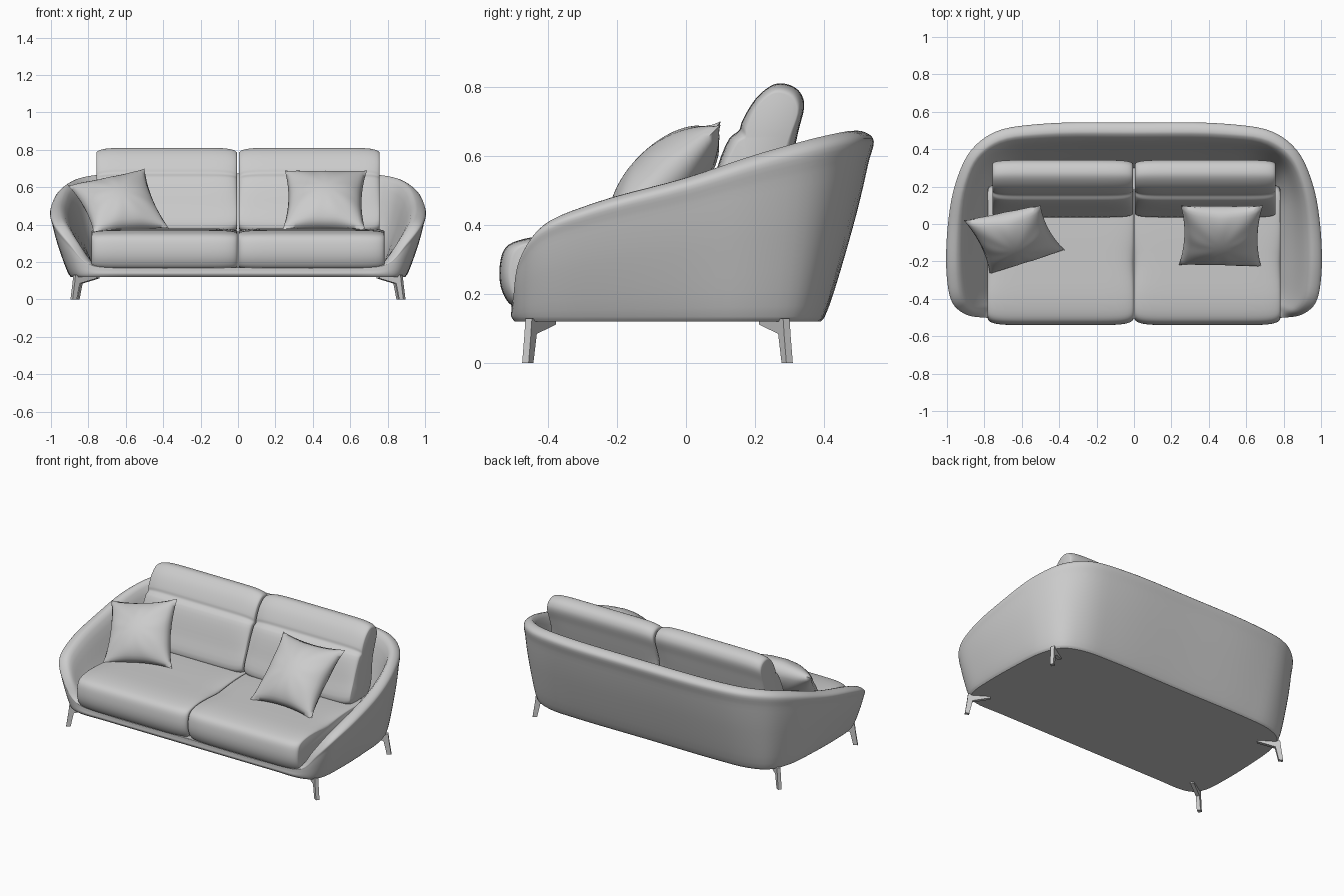
import bpy, bmesh, math
from mathutils import Vector as V

if "Cube" in bpy.data.objects:
    bpy.data.objects.remove(bpy.data.objects["Cube"])


def mix(a, b, f):
    return a + (b - a) * f


def spline(pts, n, closed):
    """Centripetal curve through the points, n samples per span."""
    ext = [pts[-1]] + pts + pts[:2] if closed else [2 * pts[0] - pts[1]] + pts + [2 * pts[-1] - pts[-2]]
    out = []
    for i in range(len(ext) - 3):
        p = ext[i:i + 4]
        t = [0.0]
        for a, b in zip(p, p[1:]):
            t.append(t[-1] + max((b - a).length, 1e-4) ** 0.5)
        for j in range(n):
            x = mix(t[1], t[2], j / n)
            a = [mix(p[k], p[k + 1], (x - t[k]) / (t[k + 1] - t[k])) for k in range(3)]
            b = [mix(a[k], a[k + 1], (x - t[k]) / (t[k + 2] - t[k])) for k in range(2)]
            out.append(mix(b[0], b[1], (x - t[1]) / (t[2] - t[1])))
    return out if closed else out + [pts[-1].copy()]


def finish(name, bm, angle=45):
    bmesh.ops.remove_doubles(bm, verts=bm.verts, dist=1e-5)
    bmesh.ops.recalc_face_normals(bm, faces=bm.faces)
    me = bpy.data.meshes.new(name)
    bm.to_mesh(me)
    bm.free()
    ob = bpy.data.objects.new(name, me)
    bpy.context.collection.objects.link(ob)
    bpy.ops.object.select_all(action='DESELECT')
    ob.select_set(True)
    bpy.context.view_layer.objects.active = ob
    bpy.ops.object.shade_smooth_by_angle(angle=math.radians(angle))
    return ob


def loft(name, rings, angle=45):
    """Skin closed rings of equal length and cap both ends."""
    bm = bmesh.new()
    rows = [[bm.verts.new(p) for p in r] for r in rings]
    n = len(rows[0])
    for a, b in zip(rows, rows[1:]):
        for i in range(n):
            bm.faces.new((a[i], a[(i + 1) % n], b[(i + 1) % n], b[i]))
    bm.faces.new(rows[0])
    bm.faces.new(rows[-1])
    return finish(name, bm, angle)


# Shell: stations from front centre round to back centre
# (bottom x, y), (rim x, y, z), (inner foot x, y)
stations = [
    ((0, -.505), (0, -.505, .17), (0, -.45)),
    ((.6, -.505), (.6, -.505, .17), (.6, -.45)),
    ((.78, -.50), (.80, -.50, .19), (.74, -.45)),
    ((.855, -.47), (.90, -.482, .30), (.76, -.42)),
    ((.893, -.40), (.97, -.42, .385), (.77, -.37)),
    ((.905, -.25), (1.0, -.27, .445), (.77, -.25)),
    ((.90, 0), (.992, 0, .517), (.77, 0)),
    ((.88, .20), (.95, .22, .585), (.77, .15)),
    ((.82, .33), (.87, .39, .628), (.74, .24)),
    ((.70, .385), (.74, .49, .648), (.65, .29)),
    ((.50, .40), (.50, .532, .652), (.45, .30)),
    ((0, .40), (0, .54, .652), (0, .30)),
]


def section(b, r, i):
    k = min(1, (r[2] - .17) / .3)
    B, R, I = V((*b, .135)), V(r), V((*i, .17))
    inward = V((I.x - R.x, I.y - R.y, 0)).normalized()
    top = mix(R, I, .25)
    top.z = R.z + .018 * k
    inner = mix(R, I, .66)
    inner.z = mix(R.z, .17, .5)
    foot = B + inward * .012
    foot.z = .12
    return [foot, B, mix(B, R, .5) - inward * .012 * k, mix(B, R, .85) - inward * .007 * k,
            R, top, inner, I]


half = [section(*s) for s in stations]
flip = [[V((-p.x, p.y, p.z)) for p in s] for s in half[-2:0:-1]]
columns = [spline(c, 5, False) for c in half + flip]
loft("shell", [spline(list(r), 5, True) for r in zip(*columns)])


# Cushions: side profile swept across the width with rounded ends
def cushion(name, profile, x0, x1, soft):
    prof = spline([V((0, y, z)) for y, z in profile], 5, True)
    c = sum(prof, V()) / len(prof)
    rings = []
    for i in range(33):
        s = math.sin(math.pi * (i / 32 - .5))
        d = soft * (1 - math.sqrt(max(0, 1 - abs(s) ** 8)))
        x = mix(x0, x1, (s + 1) / 2)
        rings.append([p + (c - p).normalized() * d + V((x, 0, 0)) for p in prof])
    loft(name, rings, 60)


seat = [(-.505, .168), (-.533, .21), (-.54, .275), (-.522, .335), (-.46, .362), (-.2, .376),
        (.1, .376), (.2, .36), (.22, .27), (.2, .168), (-.1, .165), (-.45, .165)]
back = [(.04, .37), (.07, .50), (.125, .65), (.154, .675), (.162, .70), (.21, .775), (.265, .81),
        (.32, .795), (.342, .755), (.325, .67), (.30, .56), (.25, .37), (.15, .35)]
for side, sx in (("left", -1), ("right", 1)):
    cushion(side + "_seat_cushion", seat, sx * .003, sx * .782, .035)
    cushion(side + "_back_cushion", back, sx * .006, sx * .757, .03)


# Throw pillows: four corners, pinched sides and puffed faces
def pillow(name, tl, tr, br, bl, puff):
    tl, tr, br, bl = V(tl), V(tr), V(br), V(bl)
    normal = (tr - bl).cross(tl - br).normalized()
    bm = bmesh.new()
    n = 28
    for face in (-1, 1):
        grid = []
        for i in range(n + 1):
            row = []
            for j in range(n + 1):
                u, v = 2 * i / n - 1, 2 * j / n - 1
                pu, pv = u * (1 - .11 * (1 - v * v)), v * (1 - .11 * (1 - u * u))
                p = mix(mix(bl, br, (pu + 1) / 2), mix(tl, tr, (pu + 1) / 2), (pv + 1) / 2)
                h = ((1 - u * u) * (1 - v * v)) ** .55
                fold = 1 + .07 * math.sin(9 * math.atan2(v, u)) * (u * u + v * v) / 2
                row.append(bm.verts.new(p + normal * face * puff * h * fold))
            grid.append(row)
        for i in range(n):
            for j in range(n):
                bm.faces.new((grid[i][j], grid[i + 1][j], grid[i + 1][j + 1], grid[i][j + 1]))
    finish(name, bm, 70)


pillow("left_throw_pillow", (-.91, .02, .61), (-.50, .10, .70), (-.37, -.14, .38), (-.77, -.27, .35), .10)
pillow("right_throw_pillow", (.25, .10, .69), (.69, .10, .69), (.68, -.23, .37), (.24, -.22, .375), .10)

# Legs: bent metal fins pointing inward under the shell
fin = [(0, 0), (.026, 0), (.045, .085), (.15, .112), (.15, .13), (.018, .13), (.012, .08)]
for end, y, sy in (("front", -.465, 1), ("back", .30, -1)):
    for side, sx in (("left", -1), ("right", 1)):
        d = V((-.85 * sx, .53 * sy, 0))
        w = V((-d.y, d.x, 0)) * .011
        foot = V(((.89 if sy > 0 else .875) * sx, y, 0))
        edge = [foot + d * r + V((0, 0, z)) for r, z in fin]
        loft(f"{end}_{side}_leg", [[p - w for p in edge], [p + w for p in edge]], 30)
